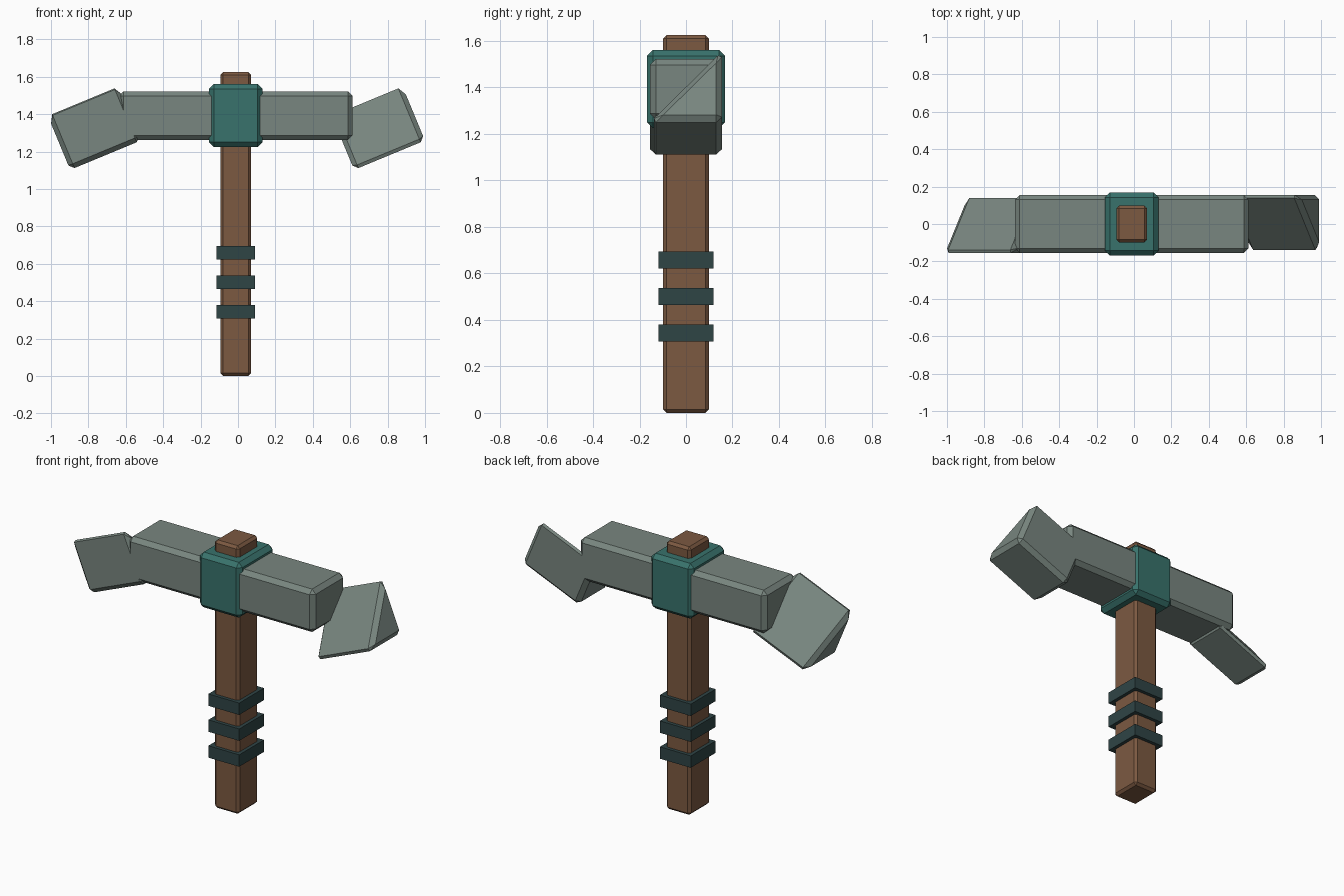
import bpy
from math import radians

if "Cube" in bpy.data.objects:
    bpy.data.objects.remove(bpy.data.objects["Cube"])

CX = -0.012  # the hammer body sits slightly left of the bounding-box centre


def material(name, rgb):
    m = bpy.data.materials.new(name)
    m.diffuse_color = (*rgb, 1)
    m.use_nodes = True
    m.node_tree.nodes["Principled BSDF"].inputs["Base Color"].default_value = m.diffuse_color
    return m


WOOD = material("wood", (0.20, 0.10, 0.053))
STONE = material("stone", (0.19, 0.24, 0.215))
TEAL = material("teal", (0.04, 0.17, 0.15))
WRAP = material("dark_wrap", (0.028, 0.058, 0.06))


def prism(name, profile, length, loc, mat, bevel=0.0, tilt=0.0):
    """Extrude a y-z profile along x, centred on loc, with a one-step chamfer."""
    n = len(profile)
    verts = [(s * length / 2, y, z) for s in (-1, 1) for y, z in profile]
    faces = [tuple(reversed(range(n))), tuple(range(n, 2 * n))]
    faces += [(i, (i + 1) % n, n + (i + 1) % n, n + i) for i in range(n)]
    mesh = bpy.data.meshes.new(name)
    mesh.from_pydata(verts, [], faces)
    mesh.materials.append(mat)
    ob = bpy.data.objects.new(name, mesh)
    bpy.context.collection.objects.link(ob)
    ob.location = loc
    ob.rotation_euler.y = tilt
    if bevel:
        mod = ob.modifiers.new("chamfer", 'BEVEL')
        mod.width, mod.segments, mod.limit_method = bevel, 1, 'NONE'
    return ob


def block(name, size, z0, mat, bevel=0.0):
    """Box standing on height z0."""
    sx, sy, sz = size
    y, z = sy / 2, sz / 2
    return prism(name, [(-y, -z), (y, -z), (y, z), (-y, z)], sx,
                 (CX, 0, z0 + z), mat, bevel)


# Handle and its wrapped grip bands
block("handle", (0.165, 0.196, 1.625), 0, WOOD, 0.015)
for i in range(3):
    block(f"grip_band_{i + 1}", (0.207, 0.238, 0.072), 0.308 + 0.157 * i, WRAP)

# Head bar and the collar binding it to the handle
block("head_bar", (1.25, 0.31, 0.26), 1.262, STONE, 0.025)
block("collar", (0.285, 0.336, 0.335), 1.225, TEAL, 0.025)

# Wedge tips: triangular prisms with the same tilt, sloping to opposite sides
Y, Z = 0.155, 0.165
wedges = {
    "left_tip": (-1, [(-Y, -Z), (Y, -Z), (-Y, Z)]),
    "right_tip": (1, [(-Y, -Z), (Y, -Z), (Y, Z)]),
}
for name, (side, profile) in wedges.items():
    prism(name, profile, 0.41, (CX + side * 0.759, 0, 1.333), STONE,
          0.025, radians(-22.5))
